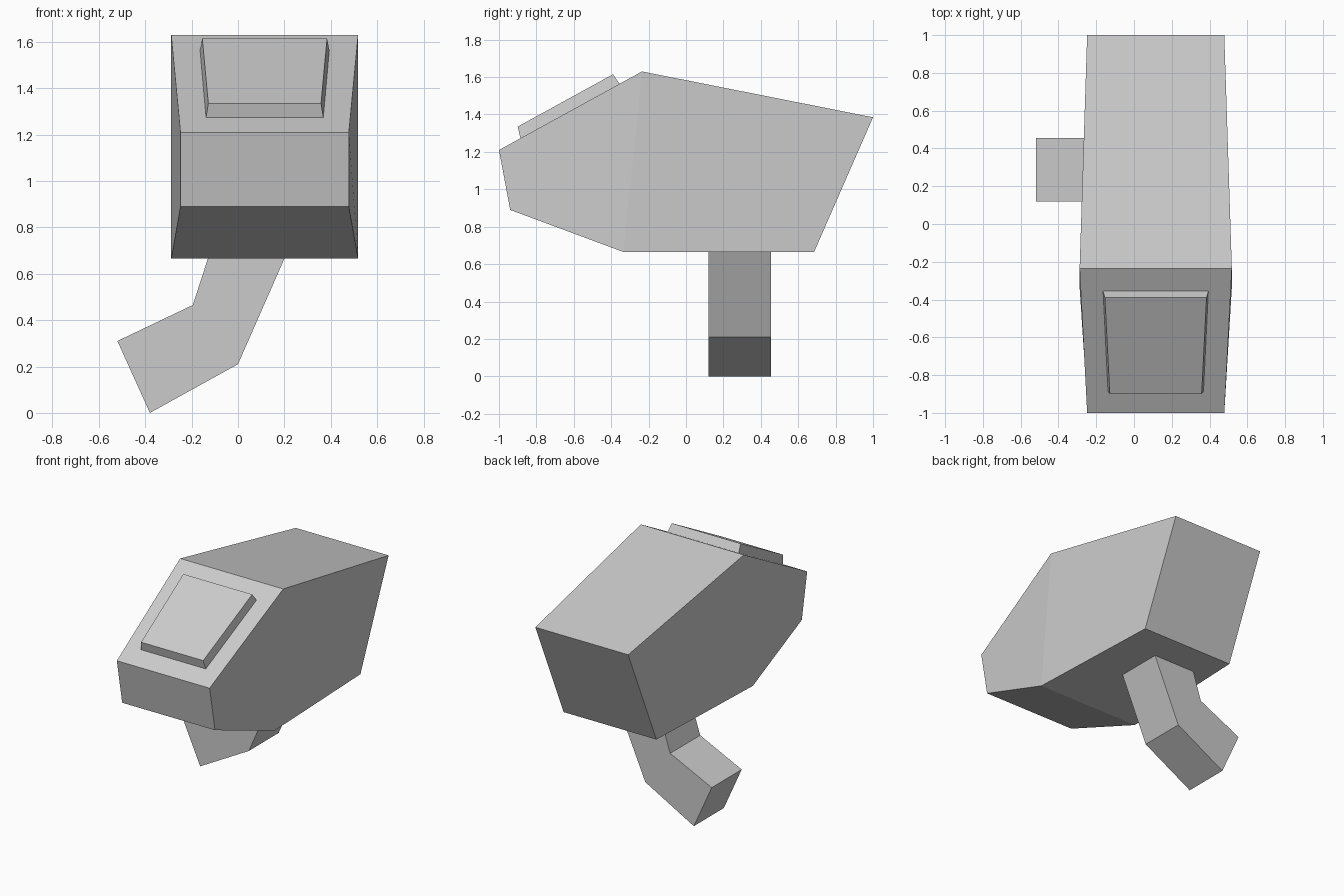
import bpy
import bmesh

cube = bpy.data.objects.get("Cube")
if cube:
    bpy.data.objects.remove(cube, do_unlink=True)

grey = bpy.data.materials.new("light_grey")
grey.use_nodes = True
COLOUR = (0.6, 0.6, 0.6, 1)
grey.diffuse_color = COLOUR
grey.node_tree.nodes["Principled BSDF"].inputs["Base Color"].default_value = COLOUR

CENTRE = 0.115  # x of the head's plane of symmetry


def loft(name, side_a, side_b):
    """Solid between two matching outlines, one on each side."""
    bm = bmesh.new()
    a = [bm.verts.new(p) for p in side_a]
    b = [bm.verts.new(p) for p in side_b]
    n = len(a)
    for i in range(n):
        j = (i + 1) % n
        bm.faces.new((a[i], a[j], b[j], b[i]))
    bm.faces.new(a[::-1])
    bm.faces.new(b)
    bmesh.ops.recalc_face_normals(bm, faces=bm.faces)
    mesh = bpy.data.meshes.new(name)
    bm.to_mesh(mesh)
    bm.free()
    mesh.materials.append(grey)
    obj = bpy.data.objects.new(name, mesh)
    bpy.context.collection.objects.link(obj)
    return obj


def symmetric(name, profile):
    """Side profile of (half width, y, z), mirrored about the head's centre."""
    return loft(name,
                [(CENTRE - w, y, z) for w, y, z in profile],
                [(CENTRE + w, y, z) for w, y, z in profile])


# Head: widest at the brow, narrowing to the front and back
head = symmetric("head", [
    (0.363, -1.0, 1.21), (0.403, -0.235, 1.63), (0.363, 1.0, 1.385),
    (0.363, 0.685, 0.665), (0.403, -0.335, 0.665), (0.363, -0.94, 0.89)])

# Split each side along the brow line so it folds cleanly
bm = bmesh.new()
bm.from_mesh(head.data)
for face in [f for f in bm.faces if len(f.verts) == 6]:
    bmesh.ops.connect_verts(bm, verts=[v for v in face.verts
                                       if abs(v.co.x - CENTRE) > 0.39])
bm.to_mesh(head.data)
bm.free()

# Raised panel on the sloping front
symmetric("front_panel", [
    (0.253, -0.885, 1.272), (0.243, -0.9, 1.335),
    (0.269, -0.39, 1.615), (0.279, -0.355, 1.562)])

# Bent bracket under the head
bracket = [(-0.38, 0.0), (0.0, 0.21), (0.2, 0.665),
           (-0.13, 0.665), (-0.195, 0.465), (-0.52, 0.31)]
loft("bracket", [(x, 0.12, z) for x, z in bracket],
     [(x, 0.455, z) for x, z in bracket])
